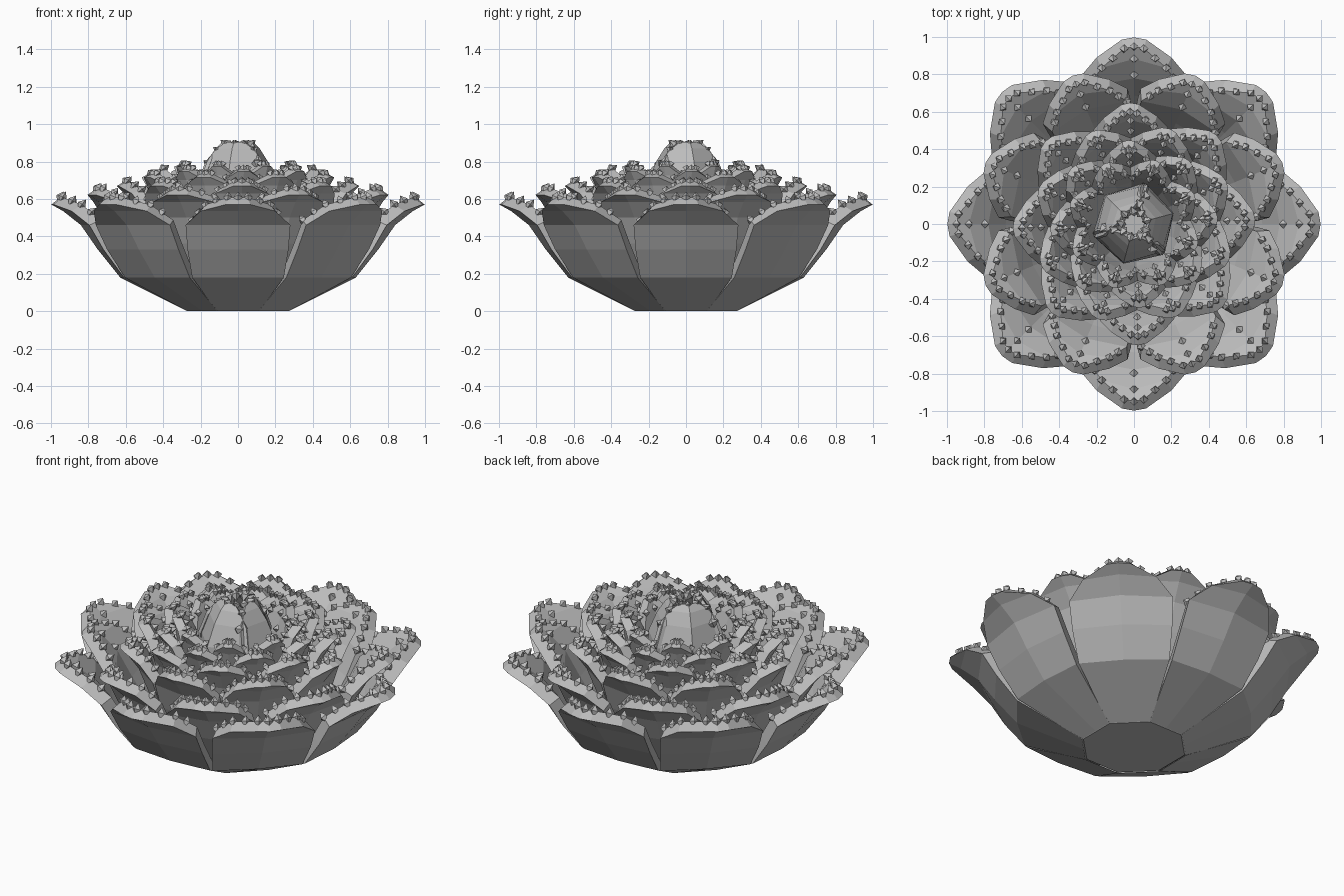
import bpy, bmesh
from math import pi, cos, sin, radians
from mathutils import Vector, Matrix

cube = bpy.data.objects.get("Cube")
if cube:
    bpy.data.objects.remove(cube)

mat = bpy.data.materials.new("petal_grey")
mat.use_nodes = True
grey = (0.5, 0.5, 0.5, 1)
mat.diffuse_color = grey
mat.node_tree.nodes["Principled BSDF"].inputs["Base Color"].default_value = grey


def finish(bm, name):
    bmesh.ops.recalc_face_normals(bm, faces=bm.faces)
    mesh = bpy.data.meshes.new(name)
    bm.to_mesh(mesh)
    bm.free()
    mesh.materials.append(mat)
    obj = bpy.data.objects.new(name, mesh)
    bpy.context.collection.objects.link(obj)
    return obj


def add_bead(bm, place, axis, size):
    """Eight-sided dew drop sitting on a petal."""
    turn = Vector((0, 0, 1)).rotation_difference(axis).to_matrix().to_4x4()
    at = Matrix.Translation(place) @ turn
    rim = [bm.verts.new(at @ Vector((size * cos(k * pi / 2), size * sin(k * pi / 2), 0)))
           for k in range(4)]
    for h in (-size, size):
        tip = bm.verts.new(at @ Vector((0, 0, h * 1.4)))
        for k in range(4):
            bm.faces.new((rim[k], rim[(k + 1) % 4], tip))


def petal(name, rows, angle, thick, bevel, size, centre_rows):
    """Thick cupped petal from (radius, height, half width, cup) rows."""
    bm = bmesh.new()
    grid = [[bm.verts.new((r - cup * u * u, w * u, z)) for u in (-1, 0, 1)]
            for r, z, w, cup in rows]
    for a, b in zip(grid, grid[1:]):
        for k in range(2):
            bm.faces.new((a[k], b[k], b[k + 1], a[k + 1]))
    bm.normal_update()
    normals = [[v.normal.copy() for v in row] for row in grid]
    if normals[1][1].x > 0:
        normals = [[-n for n in row] for row in normals]

    # Inner skin, drawn in from the edge so the rim slopes
    def inset(v, n):
        p = v.co + n * thick
        return bm.verts.new((p.x - bevel, p.y * (1 - 4 * bevel), p.z))
    inner = [[inset(v, n) for v, n in zip(row, ns)] for row, ns in zip(grid, normals)]
    for a, b in zip(inner, inner[1:]):
        for k in range(2):
            bm.faces.new((a[k], a[k + 1], b[k + 1], b[k]))

    def border(g):
        return [r[0] for r in g] + [g[-1][1]] + [r[2] for r in reversed(g)]
    outer_edge, inner_edge = border(grid), border(inner)
    for k in range(len(outer_edge) - 1):
        bm.faces.new((outer_edge[k], outer_edge[k + 1], inner_edge[k + 1], inner_edge[k]))

    # Dew drops along the upper rim, then a few down the middle
    rim = [(v.co.copy(), n) for v, n in zip(inner_edge, border(normals))][3:-3]
    for (p, n), (q, m) in zip(rim, rim[1:]):
        count = max(1, round((q - p).length / 0.08))
        for k in range(count):
            add_bead(bm, p.lerp(q, k / count), n.lerp(m, k / count), size)
    for k, t in centre_rows:
        add_bead(bm, inner[k][1].co.lerp(inner[k + 1][1].co, t), normals[k][1], size)
    bmesh.ops.rotate(bm, verts=bm.verts, matrix=Matrix.Rotation(radians(angle), 3, 'Z'))
    return finish(bm, name)


# Open petal rings, each smaller, taller, wider in proportion and turned half a step
PROFILE = [(0.27, 0.0, 0.115, 0.0), (0.63, 0.18, 0.245, 0.02), (0.75, 0.33, 0.27, 0.03),
           (0.84, 0.46, 0.28, 0.045), (0.935, 0.535, 0.2, 0.045), (0.998, 0.57, 0.065, 0.012)]
RINGS = [("outer", 1.0, 0.57, 0, 1.0), ("second", 0.86, 0.62, 22.5, 1.02),
         ("third", 0.65, 0.665, 2, 1.1), ("fourth", 0.545, 0.71, 24.5, 1.15),
         ("fifth", 0.45, 0.74, 4, 1.15), ("sixth", 0.36, 0.765, 26, 1.15)]
for ring, s, top, turn, wide in RINGS:
    zs = top / PROFILE[-1][1]
    rows = [(r * s, z * zs + 0.012 * (1 - s), w * s * wide, c * s * wide ** 2)
            for r, z, w, c in PROFILE]
    for k in range(8):
        petal(f"{ring}_petal_{k + 1}", rows, turn + 45 * k, 0.026 + 0.018 * s,
              0.012 + 0.016 * s, 0.019 + 0.006 * s, [(3, 0.2), (4, 0.0)])

# Closed bud: three petals leaning over the middle
BUD = [(0.12, 0.1, 0.1, 0.03), (0.22, 0.5, 0.19, 0.1), (0.215, 0.68, 0.2, 0.12),
       (0.165, 0.8, 0.16, 0.09), (0.12, 0.87, 0.1, 0.05), (0.085, 0.905, 0.05, 0.02)]
for k in range(3):
    petal(f"bud_petal_{k + 1}", BUD, 15 + 120 * k, 0.02, 0.0, 0.026, [])

# Flat eight-sided base under the petals
bm = bmesh.new()
bmesh.ops.create_cone(bm, cap_ends=True, segments=8, radius1=0.285, radius2=0.32, depth=0.025,
                      matrix=Matrix.Translation((0, 0, 0.0125)) @ Matrix.Rotation(pi / 8, 4, 'Z'))
finish(bm, "flower_base")
